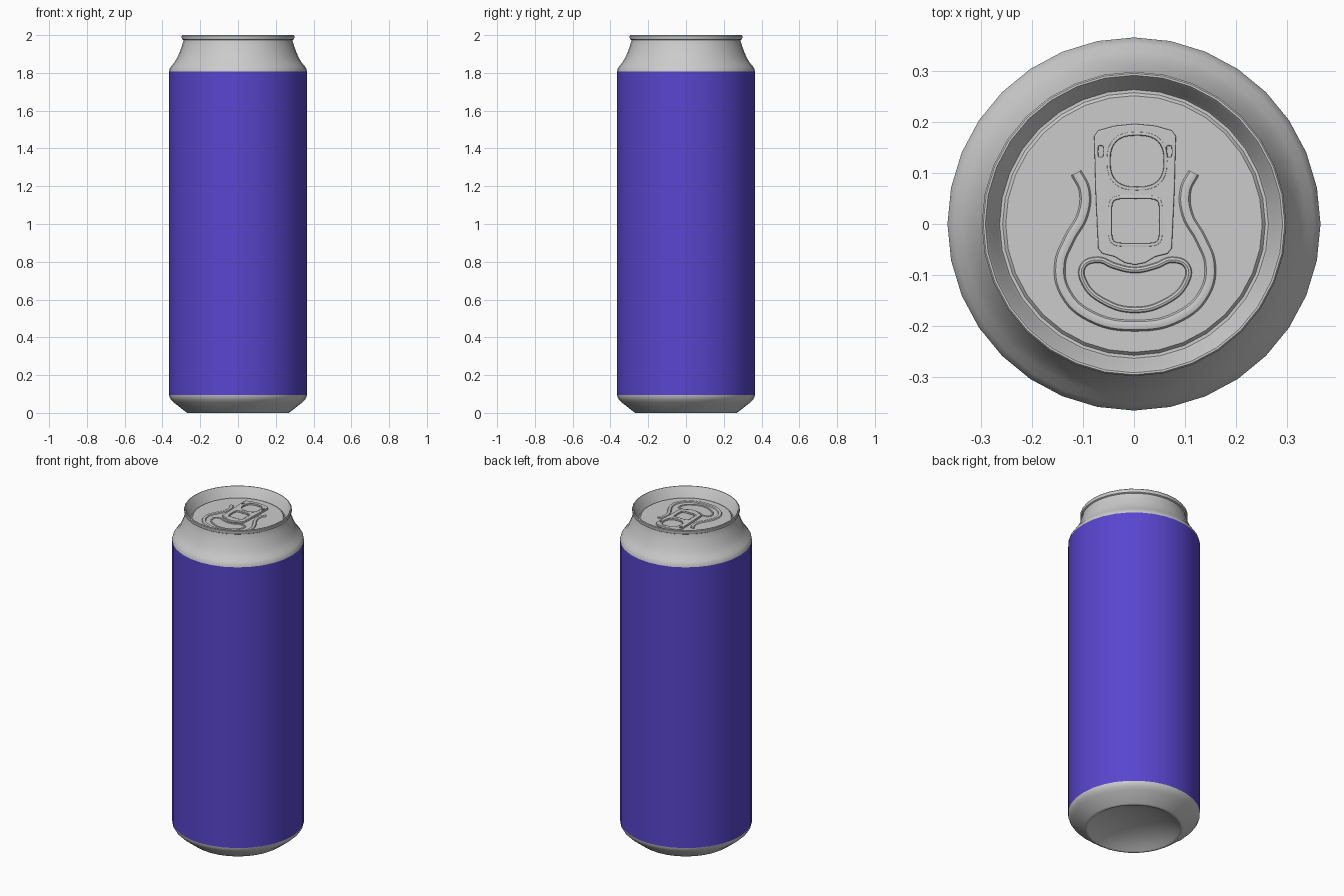
import bpy, bmesh, math
from mathutils import Matrix

if "Cube" in bpy.data.objects:
    bpy.data.objects.remove(bpy.data.objects["Cube"])

SEG = 32
LID_Z = 1.945


def smooth(obj, angle=35):
    bpy.ops.object.select_all(action='DESELECT')
    obj.select_set(True)
    bpy.context.view_layer.objects.active = obj
    bpy.ops.object.shade_smooth_by_angle(angle=math.radians(angle))


def lathe(name, profile, color=None):
    """Revolve (radius, z) points around the z axis."""
    bm = bmesh.new()
    vs = [bm.verts.new((r, 0, z)) for r, z in profile]
    es = [bm.edges.new(p) for p in zip(vs, vs[1:])]
    bmesh.ops.spin(bm, geom=vs + es, cent=(0, 0, 0), axis=(0, 0, 1),
                   angle=math.tau, steps=SEG, use_duplicate=False)
    bmesh.ops.remove_doubles(bm, verts=bm.verts, dist=1e-5)
    bmesh.ops.dissolve_degenerate(bm, edges=bm.edges, dist=1e-6)
    # profiles run bottom-up on the outside, so normals must point outwards
    bm.normal_update()
    f = max(bm.faces, key=lambda f: f.calc_center_median().xy.length)
    if f.normal.xy.dot(f.calc_center_median().xy) < 0:
        bmesh.ops.reverse_faces(bm, faces=bm.faces)
    me = bpy.data.meshes.new(name)
    bm.to_mesh(me)
    bm.free()
    obj = bpy.data.objects.new(name, me)
    bpy.context.collection.objects.link(obj)
    if color:
        mat = bpy.data.materials.new(name)
        mat.diffuse_color = color
        mat.use_nodes = True
        mat.node_tree.nodes["Principled BSDF"].inputs["Base Color"].default_value = mat.diffuse_color
        me.materials.append(mat)
    smooth(obj)
    return obj


def curve_part(name, loops, z, closed=True, fill=False, depth=0.01, extrude=0.0, flat=1.0):
    """Tube along, or filled plate from, smooth or straight loops; saved as a mesh."""
    cu = bpy.data.curves.new(name, 'CURVE')
    cu.dimensions = '2D' if fill else '3D'
    cu.fill_mode = 'BOTH' if fill else 'FULL'
    cu.bevel_depth, cu.bevel_resolution = depth, 2
    cu.extrude = extrude
    cu.resolution_u = 6
    cu.use_fill_caps = not fill
    if fill:
        cu.offset = -depth
    for pts, kind in loops:
        sp = cu.splines.new('BEZIER')
        sp.bezier_points.add(len(pts) - 1)
        sp.use_cyclic_u = closed
        for bp, (x, y) in zip(sp.bezier_points, pts):
            bp.co = (x, y, 0)
            bp.handle_left_type = bp.handle_right_type = kind
        if kind == 'VECTOR':
            sp.resolution_u = 1
    tmp = bpy.data.objects.new(name + "_curve", cu)
    bpy.context.collection.objects.link(tmp)
    dg = bpy.context.evaluated_depsgraph_get()
    me = bpy.data.meshes.new_from_object(tmp.evaluated_get(dg))
    bpy.data.objects.remove(tmp)
    me.transform(Matrix.Translation((0.002, 0, z)) @ Matrix.Diagonal((1, 1, flat, 1)))
    obj = bpy.data.objects.new(name, me)
    bpy.context.collection.objects.link(obj)
    smooth(obj)
    return obj


def mirrored(half, drop_first=False):
    """Extend a left half (ending on x = 0) with its mirror image."""
    other = [(-x, y) for x, y in reversed(half[:-1])]
    return half + (other[:-1] if drop_first else other)


def rounded(cx, cy, hx, hy, power, n=32):
    """Superellipse loop."""
    def p(v):
        return math.copysign(abs(v) ** (2 / power), v)
    return [(cx + hx * p(math.cos(math.tau * i / n)), cy + hy * p(math.sin(math.tau * i / n)))
            for i in range(n)]


# Base: concave dome, standing edge and flared chamfer
lathe("base", [(0, 0.07), (0.09, 0.064), (0.17, 0.045), (0.225, 0.022), (0.255, 0.003),
               (0.26, 0), (0.268, 0), (0.275, 0.004), (0.34, 0.055), (0.355, 0.07),
               (0.363, 0.084), (0.365, 0.096)])

# Coloured wall
lathe("label_wall", [(0.365, 0.096), (0.365, 1.808)], (0.1, 0.06, 0.62, 1))

# Neck, seam rim and recessed lid
lathe("neck_and_lid", [
    (0.365, 1.808), (0.362, 1.822), (0.353, 1.836), (0.337, 1.855), (0.322, 1.88),
    (0.309, 1.91), (0.298, 1.94), (0.29, 1.966), (0.289, 1.974), (0.296, 1.978),
    (0.298, 1.984), (0.298, 1.996), (0.295, 2.0), (0.291, 2.0), (0.287, 1.995),
    (0.268, 1.945), (0.263, 1.938), (0.257, 1.938), (0.251, LID_Z), (0, LID_Z)])

# Raised horseshoe bead
horseshoe = mirrored([(-0.115, 0.1), (-0.099, 0.067), (-0.102, 0.02), (-0.129, -0.03),
                      (-0.147, -0.08), (-0.136, -0.135), (-0.088, -0.18), (0, -0.199)])
curve_part("horseshoe_bead", [(horseshoe, 'AUTO')], LID_Z, closed=False, depth=0.011, flat=0.7)

# Bean-shaped bead round the opening
bean = mirrored([(0, -0.168), (-0.058, -0.153), (-0.098, -0.117), (-0.102, -0.083),
                 (-0.073, -0.07), (-0.04, -0.082), (0, -0.09)], drop_first=True)
curve_part("opening_bead", [(bean, 'AUTO')], LID_Z, depth=0.006, flat=0.8)

# Pull tab plate with finger hole, rivet window and two slots
outline = mirrored([(0, 0.196), (-0.04, 0.192), (-0.072, 0.183), (-0.08, 0.172),
                    (-0.077, 0.06), (-0.072, -0.048), (-0.064, -0.058), (-0.04, -0.064),
                    (-0.02, -0.076), (0, -0.08)], drop_first=True)
finger = rounded(0.004, 0.123, 0.056, 0.054, 2.6)
window = rounded(0.001, 0.006, 0.05, 0.047, 6)
slots = [(rounded(s * 0.067, 0.142, 0.005, 0.011, 6, 12), 'VECTOR') for s in (-1, 1)]
curve_part("pull_tab", [(outline, 'VECTOR'), (finger, 'VECTOR'), (window, 'VECTOR')] + slots,
           LID_Z + 0.006, fill=True, depth=0.0025, extrude=0.004)

# Rolled edges of the two tab openings
for name, loop in (("finger_hole_edge", finger), ("window_edge", window)):
    curve_part(name, [(loop, 'VECTOR')], LID_Z + 0.011, depth=0.004, flat=0.7)
